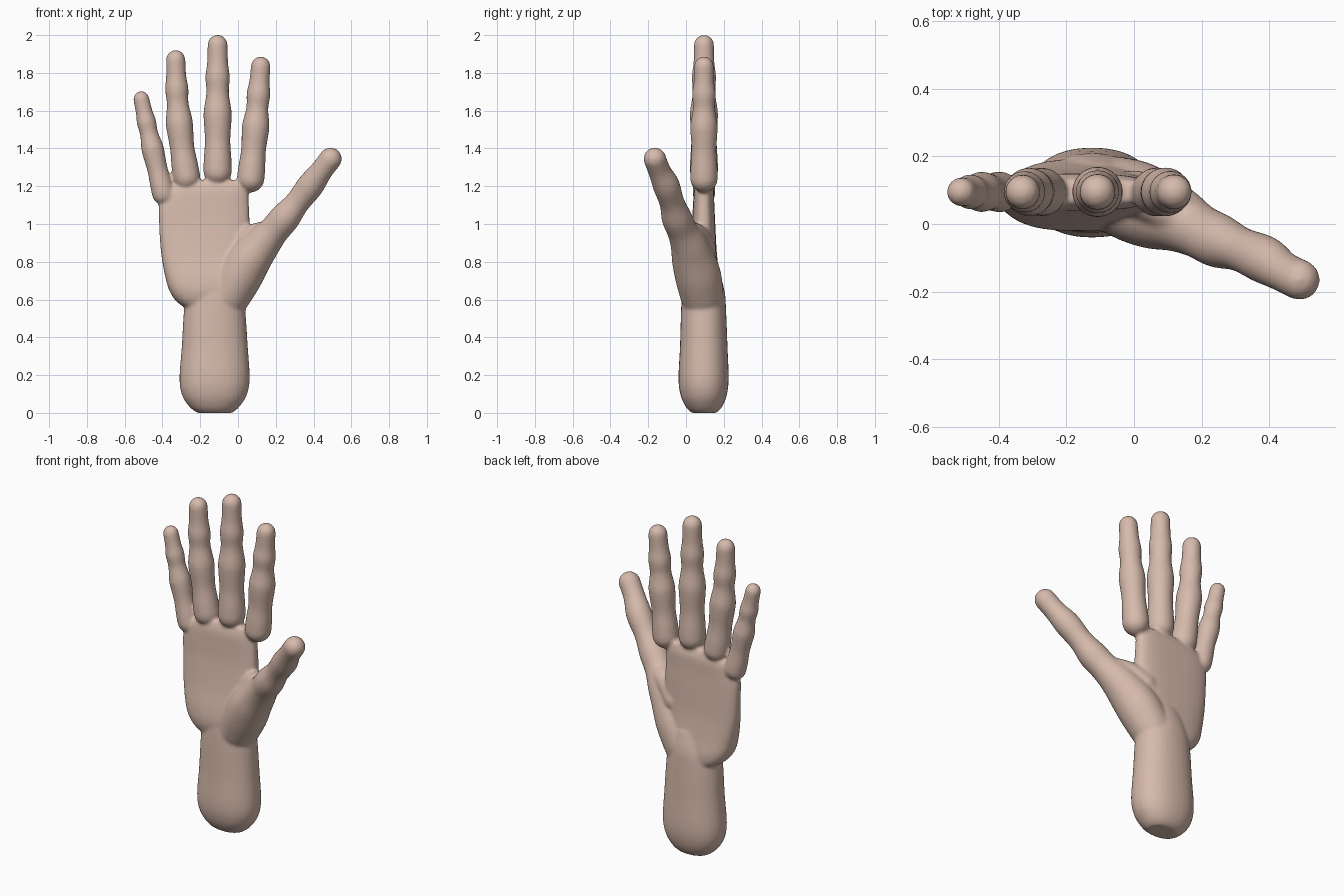
import bpy, bmesh, math
from mathutils import Vector

if "Cube" in bpy.data.objects:
    bpy.data.objects.remove(bpy.data.objects["Cube"])

SIDES = 32
bm = bmesh.new()


def spline(keys, steps=6):
    """Catmull-Rom interpolation through rows of numbers."""
    out = []
    for i in range(len(keys) - 1):
        a, b = keys[max(i - 1, 0)], keys[i]
        c, d = keys[i + 1], keys[min(i + 2, len(keys) - 1)]
        for s in range(steps):
            t = s / steps
            out.append([0.5 * (2 * q + (r - p) * t + (2 * p - 5 * q + 4 * r - w) * t * t
                               + (3 * q - p - 3 * r + w) * t ** 3)
                        for p, q, r, w in zip(a, b, c, d)])
    return out + [list(keys[-1])]


def skin(rings):
    """Bridge closed rings of points and cap both ends."""
    vs = [[bm.verts.new(p) for p in ring] for ring in rings]
    n = len(vs[0])
    for lo, hi in zip(vs, vs[1:]):
        for i in range(n):
            bm.faces.new((lo[i], lo[(i + 1) % n], hi[(i + 1) % n], hi[i]))
    bm.faces.new(vs[0][::-1])
    bm.faces.new(vs[-1])


def stack(keys, power):
    """Loft horizontal superellipses: z, x min, x max, y min, y max."""
    rings = []
    for z, x0, x1, y0, y1 in spline(keys):
        ring = []
        for i in range(SIDES):
            a = math.tau * i / SIDES
            c, s = math.cos(a), math.sin(a)
            ring.append(((x0 + x1) / 2 + (x1 - x0) / 2 * math.copysign(abs(c) ** (2 / power), c),
                         (y0 + y1) / 2 + (y1 - y0) / 2 * math.copysign(abs(s) ** (2 / power), s), z))
        rings.append(ring)
    skin(rings)


def digit(keys):
    """Round-ended tube through x, y, z, radius."""
    rows = [(Vector(k[:3]), k[3]) for k in spline(keys)]
    rings = []

    def ring(p, r, d):
        u = d.cross(Vector((0, 1, 0))).normalized()
        v = d.cross(u)
        rings.append([p + r * (u * math.cos(math.tau * i / SIDES) + v * math.sin(math.tau * i / SIDES))
                      for i in range(SIDES)])

    d0 = (rows[1][0] - rows[0][0]).normalized()
    d1 = (rows[-1][0] - rows[-2][0]).normalized()
    angles = [math.radians(a) for a in (85, 70, 52, 35, 18)]
    p, r = rows[0]
    for a in angles:
        ring(p - d0 * r * math.sin(a), r * math.cos(a), d0)
    for i, (p, r) in enumerate(rows):
        d = rows[min(i + 1, len(rows) - 1)][0] - rows[max(i - 1, 0)][0]
        ring(p, r, d.normalized())
    p, r = rows[-1]
    for a in reversed(angles):
        ring(p + d1 * r * math.sin(a), r * math.cos(a), d1)
    skin(rings)


# Forearm stump with rounded, flat-cut end
stack([(0.0, -0.215, -0.03, 0.03, 0.16), (0.03, -0.255, 0.005, 0.0, 0.19),
       (0.09, -0.295, 0.045, -0.028, 0.215), (0.18, -0.31, 0.062, -0.04, 0.226),
       (0.35, -0.298, 0.052, -0.032, 0.22), (0.55, -0.285, 0.038, -0.026, 0.212),
       (0.64, -0.26, 0.02, -0.02, 0.205), (0.74, -0.22, 0.0, 0.0, 0.18)], 2.2)

# Palm, thick at the heel and thin at the knuckles
stack([(0.54, -0.24, 0.0, 0.02, 0.18), (0.58, -0.315, 0.03, -0.005, 0.19),
       (0.64, -0.36, 0.05, -0.02, 0.19), (0.72, -0.385, 0.06, -0.015, 0.178),
       (0.85, -0.408, 0.062, 0.01, 0.163), (1.0, -0.418, 0.062, 0.03, 0.155),
       (1.1, -0.418, 0.058, 0.037, 0.15), (1.18, -0.38, 0.053, 0.043, 0.147),
       (1.23, -0.30, 0.035, 0.06, 0.13)], 2.9)

# Fingers: base, middle joint and tip centres as x, z, plus thickness
swell = [(0.0, 1.0), (0.1, 0.98), (0.26, 0.9), (0.42, 0.98), (0.5, 0.98),
         (0.64, 0.8), (0.76, 0.86), (0.87, 0.74), (1.0, 0.71)]
fingers = [((-0.395, 1.16), (-0.455, 1.41), (-0.512, 1.661), 0.06),
           ((-0.272, 1.25), (-0.312, 1.55), (-0.33, 1.87), 0.072),
           ((-0.108, 1.28), (-0.108, 1.60), (-0.108, 1.948), 0.075),
           ((0.067, 1.24), (0.095, 1.53), (0.12, 1.835), 0.073)]
for a, b, c, r in fingers:
    mid = [2 * b[k] - (a[k] + c[k]) / 2 for k in (0, 1)]
    digit([[(1 - t) ** 2 * a[0] + 2 * t * (1 - t) * mid[0] + t * t * c[0], 0.095,
            (1 - t) ** 2 * a[1] + 2 * t * (1 - t) * mid[1] + t * t * c[1], r * s]
           for t, s in swell])

# Thumb and its fleshy base
digit([(-0.05, 0.085, 0.62, 0.115), (0.005, 0.065, 0.72, 0.122), (0.06, 0.04, 0.81, 0.115),
       (0.125, 0.015, 0.89, 0.098), (0.19, -0.02, 0.965, 0.081), (0.25, -0.05, 1.035, 0.08),
       (0.315, -0.075, 1.115, 0.066), (0.385, -0.105, 1.205, 0.071),
       (0.44, -0.14, 1.28, 0.06), (0.49, -0.165, 1.345, 0.06)])

# Web of skin between thumb and index finger
digit([(0.0, 0.09, 0.87, 0.07), (0.07, 0.06, 0.93, 0.065), (0.14, 0.025, 0.955, 0.06)])

bmesh.ops.recalc_face_normals(bm, faces=bm.faces)
mesh = bpy.data.meshes.new("hand")
bm.to_mesh(mesh)
bm.free()
hand = bpy.data.objects.new("hand", mesh)
bpy.context.collection.objects.link(hand)

# Fuse the parts into one soft skin
remesh = hand.modifiers.new("fuse", 'REMESH')
remesh.mode = 'VOXEL'
remesh.voxel_size = 0.009
remesh.use_smooth_shade = True
soften = hand.modifiers.new("soften", 'SMOOTH')
soften.factor = 0.5
soften.iterations = 8

skin_mat = bpy.data.materials.new("skin beige")
skin_mat.diffuse_color = (0.67, 0.49, 0.41, 1.0)
skin_mat.use_nodes = True
skin_mat.node_tree.nodes["Principled BSDF"].inputs["Base Color"].default_value = skin_mat.diffuse_color
mesh.materials.append(skin_mat)
